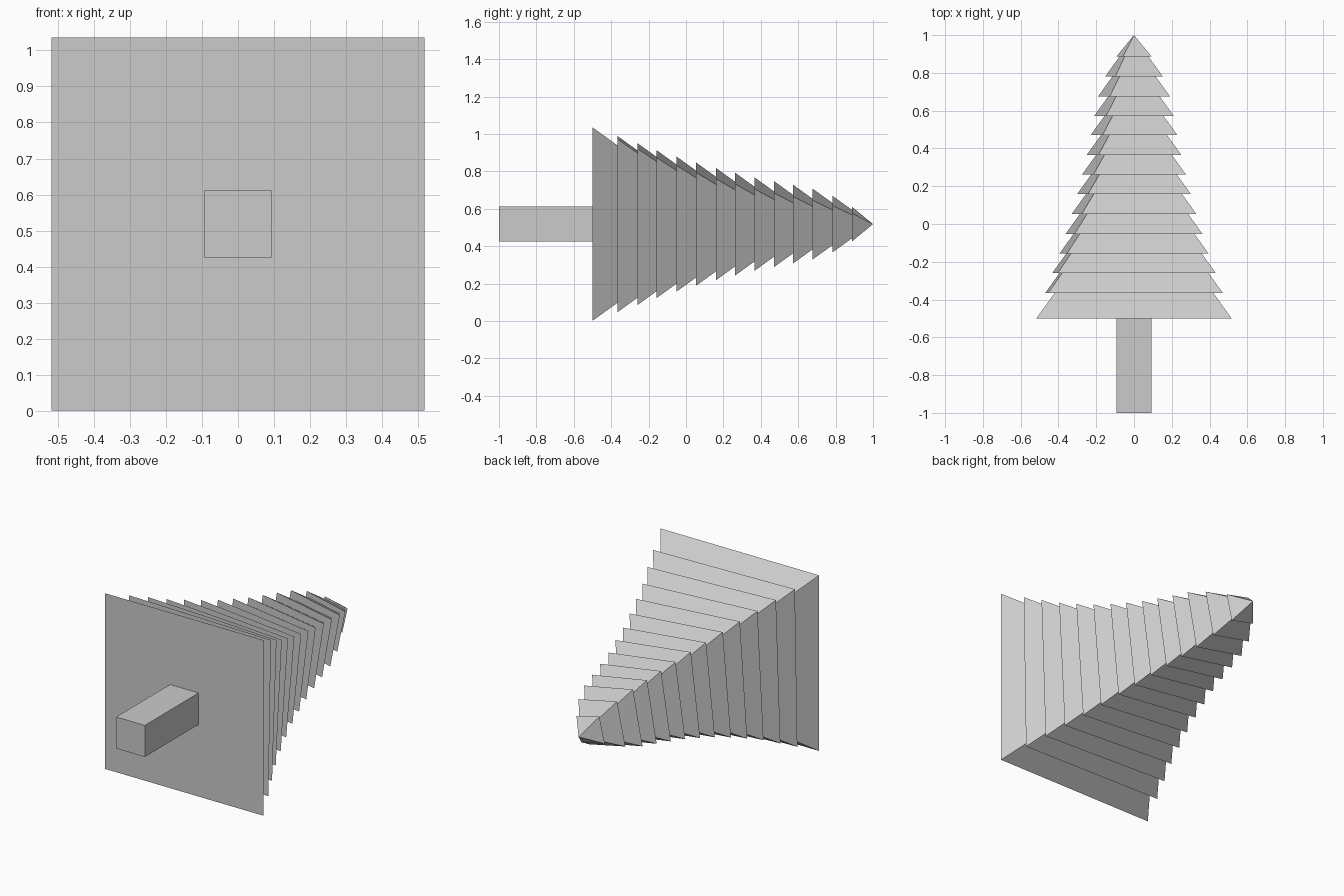
import bpy
from math import cos, sin, sqrt, radians

if "Cube" in bpy.data.objects:
    bpy.data.objects.remove(bpy.data.objects["Cube"])

AXIS_Z = 0.518          # height of the tree's lying axis
TWIST = 1.0             # degrees each tier turns past the one below
# tier base position along y, and its half width as seen from the side
TIERS = [(-0.5, 0.517), (-0.365, 0.47), (-0.26, 0.433), (-0.157, 0.395),
         (-0.052, 0.362), (0.053, 0.33), (0.16, 0.30), (0.262, 0.275),
         (0.366, 0.25), (0.47, 0.23), (0.573, 0.21), (0.676, 0.19),
         (0.782, 0.152), (0.888, 0.092)]


def add_mesh(name, verts, faces):
    mesh = bpy.data.meshes.new(name)
    mesh.from_pydata(verts, [], faces)
    mesh.update()
    obj = bpy.data.objects.new(name, mesh)
    bpy.context.collection.objects.link(obj)
    return obj


def square(half, y, degrees=0):
    """Corners of a square facing -y, turned clockwise seen from the front."""
    r = half * sqrt(2)
    return [(r * cos(radians(a - degrees)), y, AXIS_Z + r * sin(radians(a - degrees)))
            for a in (225, 315, 45, 135)]


# foliage: nested four-sided pyramids, each turned a little further
for i, (y, extent) in enumerate(TIERS):
    turn = i * TWIST
    half = extent / (cos(radians(turn)) + sin(radians(turn)))
    tip = 1.0 if i == len(TIERS) - 1 else y + extent / 0.72
    add_mesh(f"foliage_tier_{i + 1}",
             square(half, y, turn) + [(0, tip, AXIS_Z)],
             [(0, 1, 2, 3)] + [((k + 1) % 4, k, 4) for k in range(4)])

# trunk: square post
add_mesh("trunk", square(0.093, -1.0) + square(0.093, -0.5),
         [(0, 1, 2, 3), (7, 6, 5, 4)]
         + [((k + 1) % 4, k, k + 4, (k + 1) % 4 + 4) for k in range(4)])
